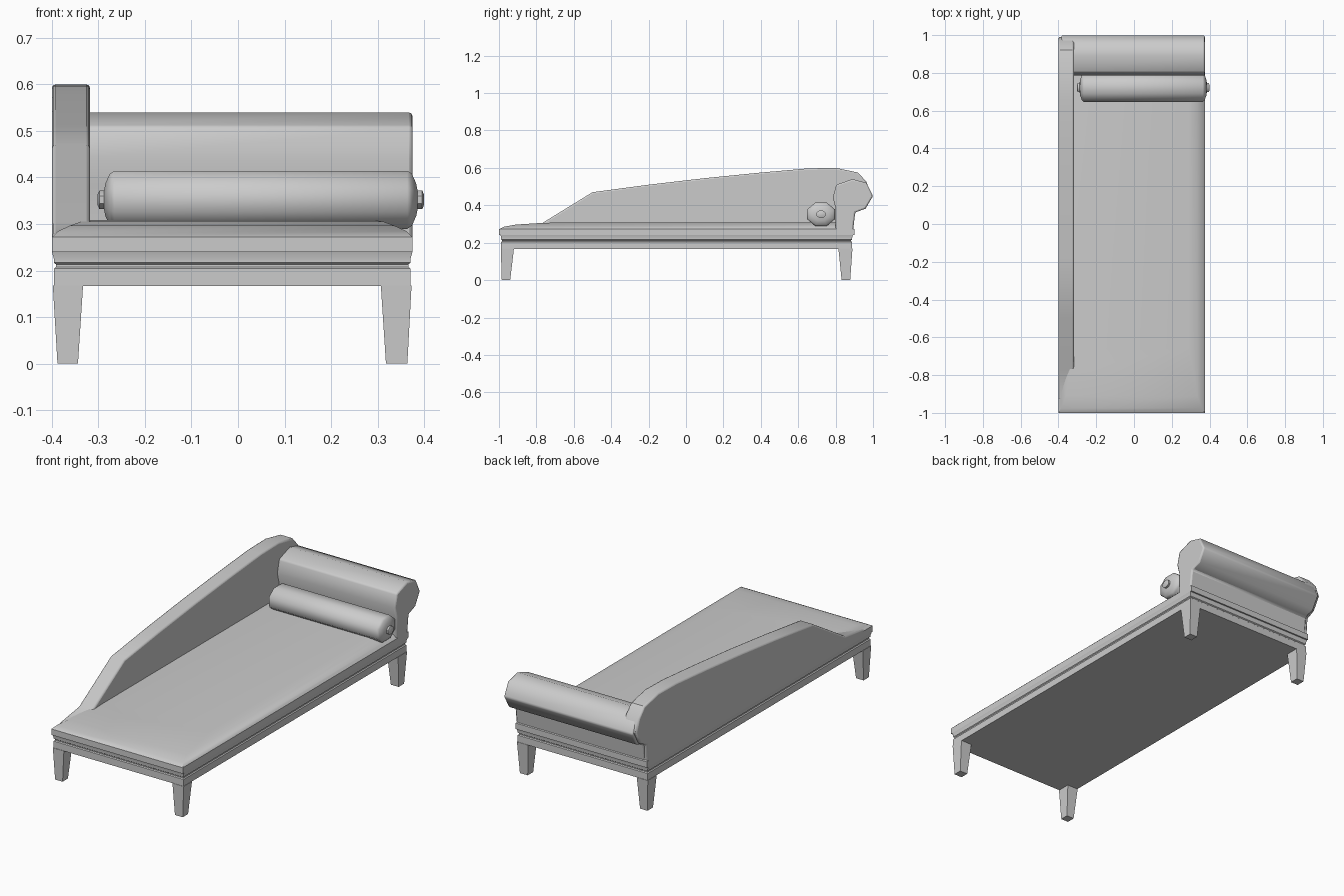
import bpy, bmesh, math

if "Cube" in bpy.data.objects:
    bpy.data.objects.remove(bpy.data.objects["Cube"])


def make(name, verts, faces, bevel=0, angle=35):
    mesh = bpy.data.meshes.new(name)
    mesh.from_pydata(verts, [], faces)
    bm = bmesh.new()
    bm.from_mesh(mesh)
    bmesh.ops.recalc_face_normals(bm, faces=bm.faces)
    bm.to_mesh(mesh)
    bm.free()
    obj = bpy.data.objects.new(name, mesh)
    bpy.context.collection.objects.link(obj)
    if bevel:
        mod = obj.modifiers.new("soft_edge", 'BEVEL')
        mod.width = bevel
        mod.segments = 2
        mod.limit_method = 'ANGLE'
        mod.angle_limit = math.radians(50)
    bpy.ops.object.select_all(action='DESELECT')
    obj.select_set(True)
    bpy.context.view_layer.objects.active = obj
    bpy.ops.object.shade_smooth_by_angle(angle=math.radians(angle))
    return obj


def loft(name, rings, **kw):
    """Join equal-length rings of points and cap both ends."""
    n = len(rings[0])
    verts = [p for r in rings for p in r]
    faces = [(k*n + i, k*n + (i+1) % n, (k+1)*n + (i+1) % n, (k+1)*n + i)
             for k in range(len(rings) - 1) for i in range(n)]
    faces += [tuple(range(n)), tuple(range(len(verts) - n, len(verts)))]
    return make(name, verts, faces, **kw)


def rect(x0, x1, y0, y1, z):
    return [(x0, y0, z), (x1, y0, z), (x1, y1, z), (x0, y1, z)]


def prism(name, profile, x0, x1, **kw):
    return loft(name, [[(x, y, z) for y, z in profile] for x in (x0, x1)], **kw)


# moulded frame: rectangles by height and inset
frame = [(.167, .002), (.204, .002), (.208, .007), (.213, .007),
         (.217, .002), (.226, .002), (.24, -.002)]
loft("frame", [rect(-.398 + i, .373 - i, -.99 + i, .89 - i, z)
               for z, i in frame], angle=25)

# seat: softly crowned top
seat = [(.24, 0, 0), (.272, 0, 0), (.285, .014, .025),
        (.297, .04, .09), (.305, .062, .22), (.309, .085, .34)]
loft("seat", [rect(-.40 + ix, .375 - ix, -1 + iy, .9 - min(iy, .04), z)
              for z, ix, iy in seat], angle=40)

# four tapered legs
for row, y0, y1, b0, b1 in (("front", -.99, -.92, -.985, -.94),
                            ("back", .815, .89, .832, .878)):
    for side, x0, x1, c0, c1 in (("left", -.398, -.333, -.388, -.344),
                                 ("right", .307, .373, .318, .364)):
        loft(f"{row}_{side}_leg", [rect(c0, c1, b0, b1, 0),
                                   rect(x0, x1, y0, y1, .168)], angle=20)

# sloping side back
back = [(-.93, .24), (-.93, .28), (-.77, .304), (-.5, .47), (-.2, .51),
        (.1, .545), (.4, .575), (.65, .597), (.8, .6), (.92, .575),
        (.965, .525), (.99, .455), (.95, .385), (.90, .362), (.89, .24)]
prism("side_back", back, -.40, -.318, bevel=.008)

# scrolled head rest
roll = [(.80, .24), (.80, .385), (.785, .44), (.803, .51), (.89, .54),
        (.965, .52), (1.0, .45), (.96, .382), (.905, .362), (.89, .24)]
prism("head_rest", roll, -.385, .375, bevel=.008, angle=60)

# bolster cushion with button ends
half = [(.351, .013), (.347, .024), (.337, .024), (.334, .042), (.325, .067), (.315, .075)]
stations = [(-x, r) for x, r in half] + [(x, r) for x, r in reversed(half)]
rings = []
for x, r in stations:
    ring = []
    for i in range(8):
        a = math.pi / 8 + i * math.pi / 4
        ring.append((.049 + x, .722 + 1.08 * r * math.cos(a),
                     .352 + .9 * r * math.sin(a)))
    rings.append(ring)
loft("bolster", rings, angle=50)
